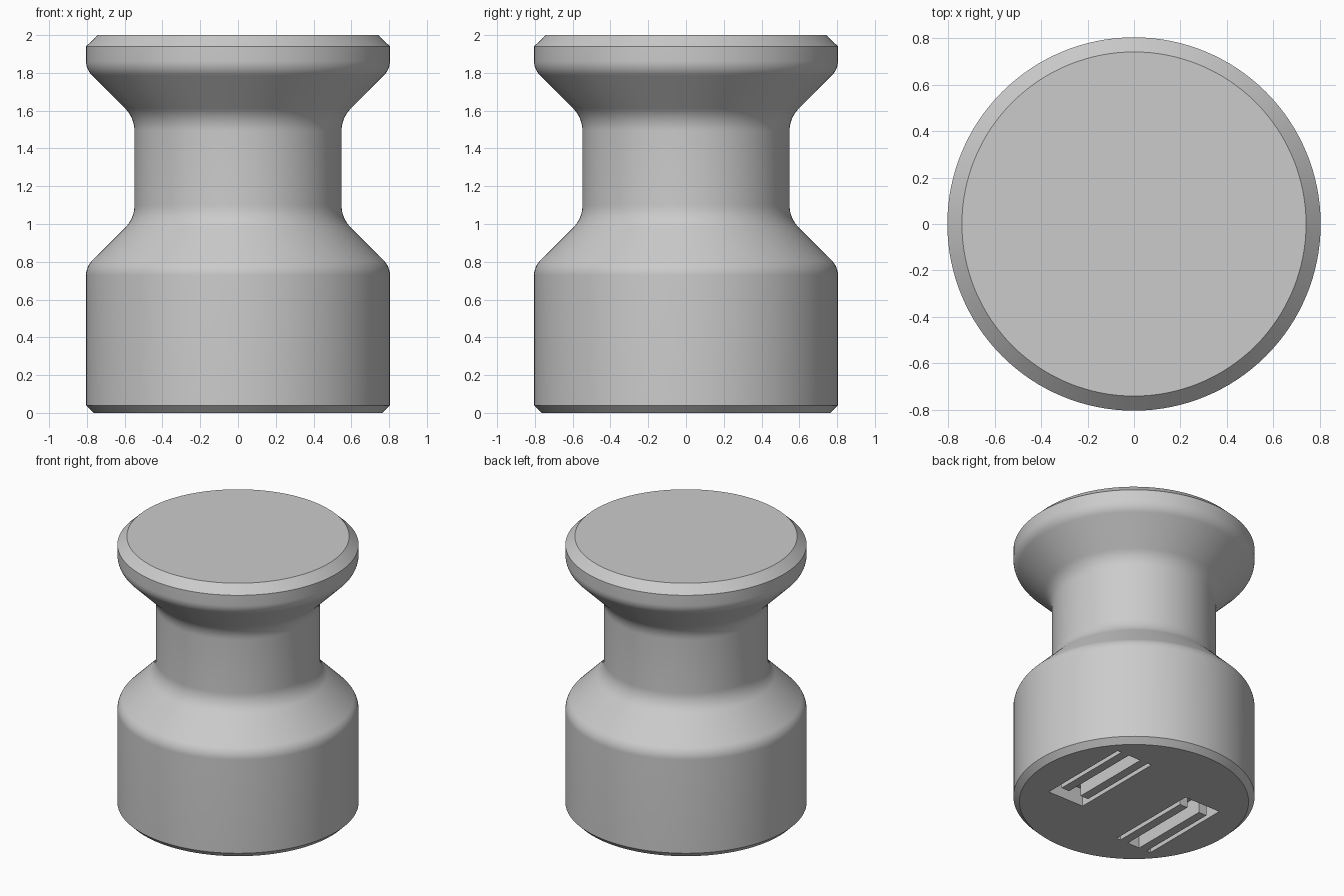
import bpy, bmesh, math
from mathutils import Vector

cube = bpy.data.objects.get("Cube")
if cube:
    bpy.data.objects.remove(cube, do_unlink=True)

grey = bpy.data.materials.new("light grey")
grey.use_nodes = True
colour = (0.6, 0.6, 0.6, 1)
grey.diffuse_color = colour
grey.node_tree.nodes["Principled BSDF"].inputs["Base Color"].default_value = colour


def make_object(name, bm):
    bmesh.ops.recalc_face_normals(bm, faces=bm.faces)
    mesh = bpy.data.meshes.new(name)
    bm.to_mesh(mesh)
    bm.free()
    mesh.materials.append(grey)
    obj = bpy.data.objects.new(name, mesh)
    bpy.context.collection.objects.link(obj)
    return obj


def fillet(before, corner, after, radius, steps=8):
    """Points of an arc that rounds a profile corner."""
    p = Vector(corner)
    a = (Vector(before) - p).normalized()
    b = (Vector(after) - p).normalized()
    half = a.angle(b) / 2
    start, end = p + a * radius / math.tan(half), p + b * radius / math.tan(half)
    centre = p + (a + b).normalized() * radius / math.sin(half)
    s, e = start - centre, end - centre
    sweep = s.angle(e)
    return [centre + (s * math.sin((1 - t) * sweep) + e * math.sin(t * sweep)) / math.sin(sweep)
            for t in (i / steps for i in range(steps + 1))]


# Turned body: corners as (radius, height, rounding)
WIDE, NECK = 0.805, 0.548
corners = [(0, 0, 0), (0.765, 0, 0), (WIDE, 0.04, 0),
           (WIDE, 0.773, 0.11), (NECK, 1.03, 0.17),
           (NECK, 1.562, 0.17), (WIDE, 1.819, 0.11),
           (WIDE, 1.94, 0), (0.742, 2, 0), (0, 2, 0)]
profile = []
for i, (r, z, rounding) in enumerate(corners):
    if rounding:
        profile += fillet(corners[i - 1][:2], (r, z), corners[i + 1][:2], rounding)
    else:
        profile.append(Vector((r, z)))

SIDES = 128
bm = bmesh.new()
rings = [[bm.verts.new((p.x * math.cos(k * math.tau / SIDES),
                        p.x * math.sin(k * math.tau / SIDES), p.y))
          for k in range(SIDES)] for p in profile[1:-1]]
for low, high in zip(rings, rings[1:]):
    for k in range(SIDES):
        n = (k + 1) % SIDES
        bm.faces.new((low[k], low[n], high[n], high[k]))
bm.faces.new(rings[0])
bm.faces.new(rings[-1])
body = make_object("body", bm)

# Three-pronged mounting slots in the underside, one turned half round from the other
HALF, STRIP, TONGUE = 0.147, 0.115, 0.05
BACK, BAR, FRONT, DEPTH = 0.265, 0.17, -0.45, 0.13
half_outline = [(HALF, BACK), (HALF, FRONT), (STRIP, FRONT), (STRIP, BAR),
                (TONGUE, BAR), (TONGUE, FRONT)]
outline = half_outline + [(-x, y) for x, y in reversed(half_outline)]
for name, turn in (("right_slot_cutter", 1), ("left_slot_cutter", -1)):
    bm = bmesh.new()
    face = bm.faces.new([bm.verts.new((turn * (x - 0.373), turn * y, -0.1))
                         for x, y in outline])
    walls = bmesh.ops.extrude_face_region(bm, geom=[face])["geom"]
    bmesh.ops.translate(bm, vec=(0, 0, DEPTH + 0.1),
                        verts=[v for v in walls if isinstance(v, bmesh.types.BMVert)])
    cutter = make_object(name, bm)
    cutter.hide_render = True
    cut = body.modifiers.new(name, 'BOOLEAN')
    cut.operation, cut.solver, cut.object = 'DIFFERENCE', 'EXACT', cutter

bpy.ops.object.select_all(action='DESELECT')
body.select_set(True)
bpy.context.view_layer.objects.active = body
for modifier in list(body.modifiers):
    cutter = modifier.object
    bpy.ops.object.modifier_apply(modifier=modifier.name)
    bpy.data.objects.remove(cutter, do_unlink=True)
bpy.ops.object.shade_smooth_by_angle(angle=math.radians(30))
